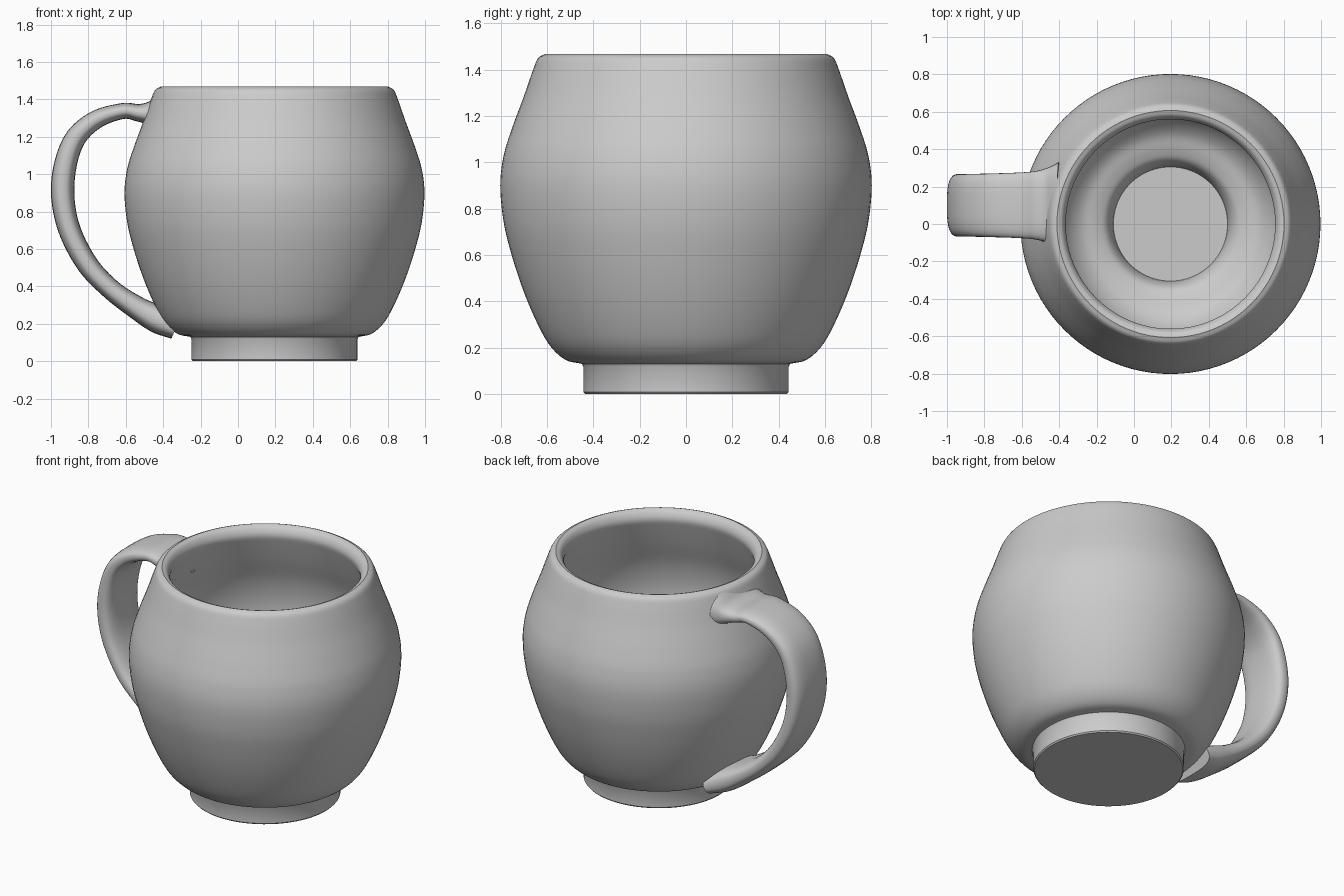
import bpy, bmesh, math
from mathutils import Vector

if "Cube" in bpy.data.objects:
    bpy.data.objects.remove(bpy.data.objects["Cube"])

AXIS_X = 0.195   # mug body axis
HANDLE_Y = 0.10  # handle sits slightly off centre


def smooth(points, steps):
    """Catmull-Rom curve through points of any dimension."""
    p = [Vector(q) for q in points]
    p = [p[0] * 2 - p[1]] + p + [p[-1] * 2 - p[-2]]
    out = []
    for i in range(1, len(p) - 2):
        a, b, c, d = p[i - 1:i + 3]
        for s in range(steps):
            t = s / steps
            out.append((b * 2 + (c - a) * t + (a * 2 - b * 5 + c * 4 - d) * t * t
                        + (b * 3 - a - c * 3 + d) * t ** 3) * 0.5)
    return out + [p[-2]]


def finish(bm, name):
    bmesh.ops.remove_doubles(bm, verts=bm.verts, dist=1e-5)
    bmesh.ops.recalc_face_normals(bm, faces=bm.faces)
    mesh = bpy.data.meshes.new(name)
    bm.to_mesh(mesh)
    bm.free()
    ob = bpy.data.objects.new(name, mesh)
    bpy.context.collection.objects.link(ob)
    bpy.ops.object.select_all(action='DESELECT')
    ob.select_set(True)
    bpy.context.view_layer.objects.active = ob
    bpy.ops.object.shade_smooth_by_angle(angle=math.radians(40))
    return ob


def lathe(profile, name, segs=96):
    bm = bmesh.new()
    rings = []
    for r, z in profile:
        rings.append([bm.verts.new((AXIS_X + r * math.cos(2 * math.pi * i / segs),
                                    r * math.sin(2 * math.pi * i / segs), z))
                      for i in range(segs)])
    for a, b in zip(rings, rings[1:]):
        for i in range(segs):
            j = (i + 1) % segs
            bm.faces.new((a[i], a[j], b[j], b[i]))
    return finish(bm, name)


# Body: foot, bulging wall, rolled rim, hollow inside with a well in the foot
foot = [(0, 0), (0.436, 0), (0.443, 0.008), (0.443, 0.118), (0.45, 0.13)]
outer = [(0.45, 0.13), (0.52, 0.147), (0.585, 0.205), (0.64, 0.30), (0.70, 0.44),
         (0.75, 0.59), (0.787, 0.74), (0.802, 0.90), (0.787, 1.03), (0.75, 1.15),
         (0.70, 1.285), (0.66, 1.40), (0.638, 1.45), (0.607, 1.468)]
inner = [(0.607, 1.468), (0.578, 1.453), (0.56, 1.41), (0.575, 1.35), (0.62, 1.22),
         (0.68, 1.06), (0.705, 0.90), (0.69, 0.73), (0.655, 0.58), (0.61, 0.44),
         (0.55, 0.32), (0.48, 0.25), (0.40, 0.22), (0.345, 0.19), (0.315, 0.13),
         (0.305, 0.06)]
inner_curve = smooth(inner, 4)
body = lathe(foot + smooth(outer, 5) + inner_curve[1:] + [(0, 0.06)], "mug_body")

# Cutter matching the hollow, keeps the handle roots out of the inside
cavity = lathe([(0, 1.468)] + inner_curve + [(0, 0.06)], "cavity_cutter")
cavity.hide_render = True
cavity.hide_set(True)

# Handle: rounded strap swept along a path of (x, z, thickness, width)
path = [(-0.40, 1.33, 0.24, 0.46), (-0.465, 1.325, 0.14, 0.40), (-0.53, 1.328, 0.095, 0.365),
        (-0.62, 1.337, 0.085, 0.35), (-0.77, 1.285, 0.10, 0.34), (-0.885, 1.165, 0.115, 0.335),
        (-0.937, 0.95, 0.125, 0.335), (-0.91, 0.73, 0.12, 0.335), (-0.81, 0.525, 0.115, 0.335),
        (-0.68, 0.385, 0.11, 0.335), (-0.54, 0.285, 0.125, 0.34), (-0.43, 0.225, 0.15, 0.36),
        (-0.33, 0.18, 0.13, 0.38)]
rows = smooth(path, 6)
N = 32
bm = bmesh.new()
rings = []
for k, row in enumerate(rows):
    nxt, prv = rows[min(k + 1, len(rows) - 1)], rows[max(k - 1, 0)]
    t = Vector((nxt[0] - prv[0], nxt[1] - prv[1])).normalized()
    ring = []
    for i in range(N):
        c, s = math.cos(2 * math.pi * i / N), math.sin(2 * math.pi * i / N)
        u = math.copysign(abs(c) ** 0.65, c) * row[3] / 2
        v = math.copysign(abs(s) ** 0.75, s) * row[2] / 2
        ring.append(bm.verts.new((row[0] - t.y * v, HANDLE_Y + u, row[1] + t.x * v)))
    rings.append(ring)
for a, b in zip(rings, rings[1:]):
    for i in range(N):
        j = (i + 1) % N
        bm.faces.new((a[i], a[j], b[j], b[i]))
bm.faces.new(rings[0])
bm.faces.new(rings[-1])
handle = finish(bm, "handle")
cut = handle.modifiers.new("trim_inside", 'BOOLEAN')
cut.operation = 'DIFFERENCE'
cut.solver = 'EXACT'
cut.object = cavity
